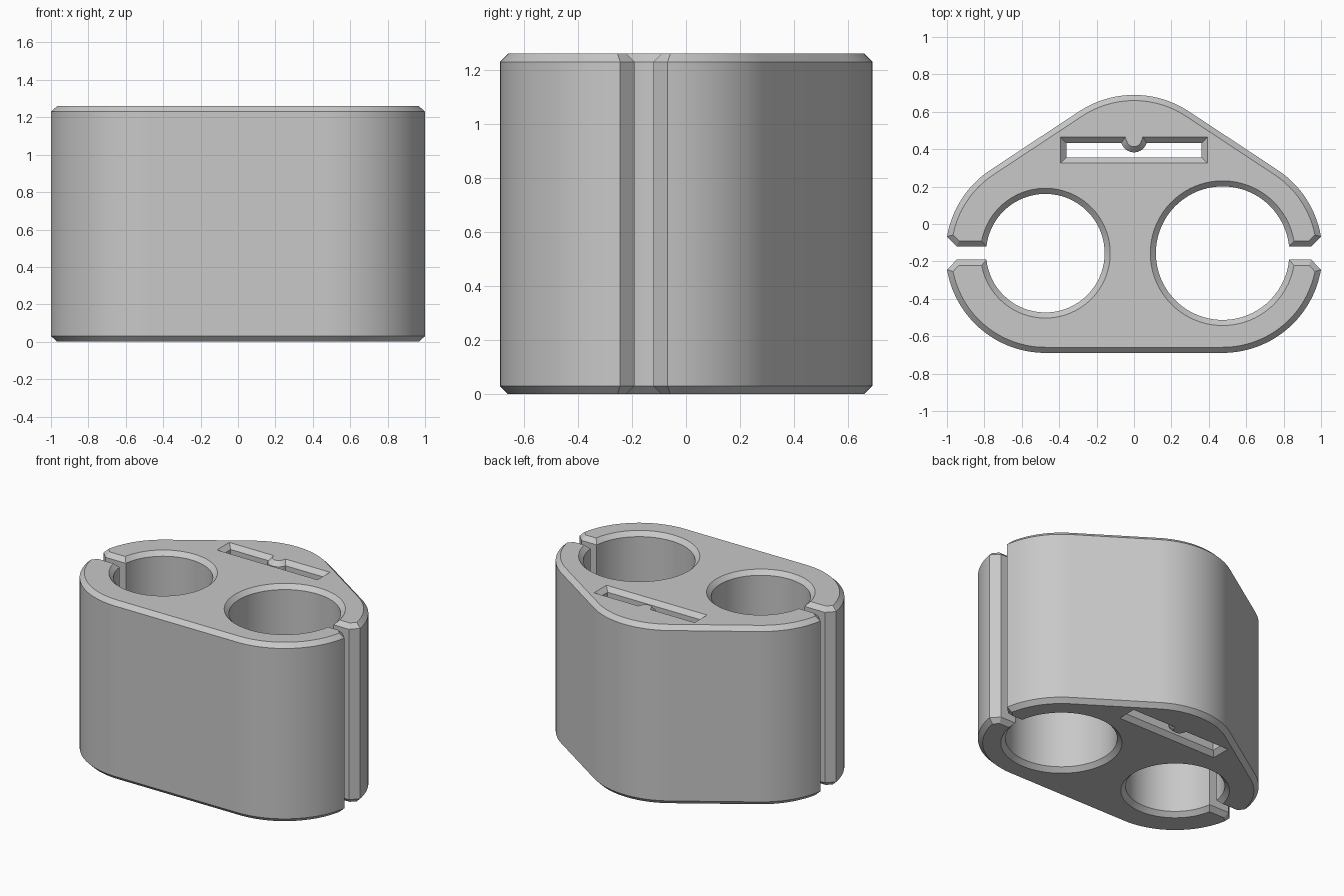
import bpy, bmesh
from math import cos, sin, asin, atan2, pi
from mathutils import Vector

cube = bpy.data.objects.get("Cube")
if cube:
    bpy.data.objects.remove(cube, do_unlink=True)

HEIGHT, CHAMFER = 1.26, 0.03
CX, CY, OUTER = 0.474, -0.156, 0.533      # side lobes
APEX_Y = 0.157                            # centre of the back lobe
SMALL, LARGE = 0.317, 0.357               # bore radii
GAP, FLARE, FLARE_X = 0.035, 0.088, 0.474  # half slit, half mouth, mouth depth


def arc(x, y, r, start, end, steps):
    """Points on an arc, both ends included."""
    angles = [start + (end - start) * i / steps for i in range(steps + 1)]
    return [Vector((x + r * cos(a), y + r * sin(a))) for a in angles]


def inset(loop, distance):
    """Mitred offset towards the left of the loop, into the solid."""
    result = []
    for i, p in enumerate(loop):
        a = (p - loop[i - 1]).normalized()
        b = (loop[(i + 1) % len(loop)] - p).normalized()
        na, nb = Vector((-a.y, a.x)), Vector((-b.y, b.x))
        result.append(p + (na + nb) * distance / (1 + na.dot(nb)))
    return result


# Outer wall, slits and bores form one continuous loop
tangent = atan2(CX, APEX_Y - CY)
mouth = asin(FLARE / OUTER)
small_end, large_end = asin(GAP / SMALL), asin(GAP / LARGE)
outline = (
    arc(CX, CY, OUTER, mouth, tangent, 20)
    + arc(0, APEX_Y, OUTER, tangent, pi - tangent, 24)
    + arc(-CX, CY, OUTER, pi - tangent, pi - mouth, 20)
    + [Vector((-CX - FLARE_X, CY + GAP))]
    + arc(-CX, CY, SMALL, pi - small_end, -pi + small_end, 72)
    + [Vector((-CX - FLARE_X, CY - GAP))]
    + arc(-CX, CY, OUTER, pi + mouth, 1.5 * pi, 28)
    + arc(CX, CY, OUTER, -0.5 * pi, -mouth, 28)
    + [Vector((CX + FLARE_X, CY - GAP))]
    + arc(CX, CY, LARGE, -large_end, -2 * pi + large_end, 72)
    + [Vector((CX + FLARE_X, CY + GAP))]
)

# Strap slot with a rounded rib on its back wall
X, FRONT, BACK, RIB_Y, RIB = 0.362, 0.355, 0.434, 0.453, 0.07
dip = asin((RIB_Y - BACK) / RIB)
slot = (
    [Vector((X, FRONT)), Vector((-X, FRONT)), Vector((-X, BACK))]
    + arc(0, RIB_Y, RIB, pi + dip, 2 * pi - dip, 16)
    + [Vector((X, BACK))]
)

# Chamfered walls, then flat caps
bm = bmesh.new()
caps = {0: [], 3: []}
levels = [(0, CHAMFER), (CHAMFER, 0), (HEIGHT - CHAMFER, 0), (HEIGHT, CHAMFER)]
for loop in (outline, slot):
    rings = [[bm.verts.new((p.x, p.y, z)) for p in inset(loop, d)] for z, d in levels]
    n = len(loop)
    for low, high in zip(rings, rings[1:]):
        for i in range(n):
            j = (i + 1) % n
            bm.faces.new((low[i], low[j], high[j], high[i]))
    for k in caps:
        caps[k] += [bm.edges.get((rings[k][i - 1], rings[k][i])) for i in range(n)]
for k, edges in caps.items():
    bmesh.ops.triangle_fill(bm, use_beauty=True, use_dissolve=False, edges=edges,
                            normal=(0, 0, 1 if k else -1))
bmesh.ops.recalc_face_normals(bm, faces=bm.faces[:])

mesh = bpy.data.meshes.new("clip_body")
bm.to_mesh(mesh)
bm.free()
body = bpy.data.objects.new("clip_body", mesh)
bpy.context.collection.objects.link(body)

# Plain grey plastic
grey = bpy.data.materials.new("light_grey")
grey.use_nodes = True
grey.diffuse_color = (0.58, 0.58, 0.58, 1)
for node in grey.node_tree.nodes:
    if node.type == "BSDF_PRINCIPLED":
        node.inputs["Base Color"].default_value = grey.diffuse_color
mesh.materials.append(grey)

bpy.ops.object.select_all(action="DESELECT")
body.select_set(True)
bpy.context.view_layer.objects.active = body
bpy.ops.object.shade_smooth_by_angle(angle=pi / 6)
